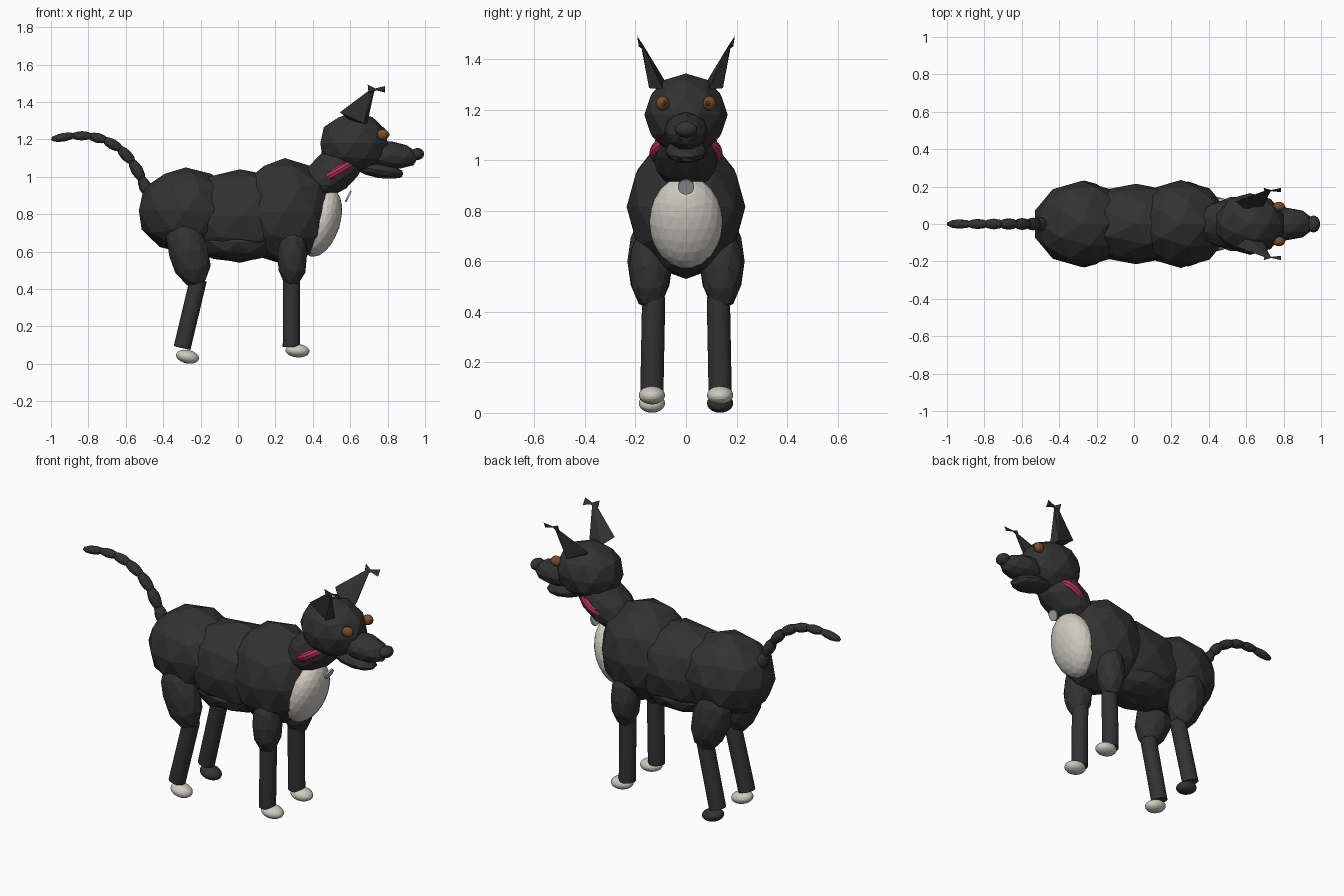
import bpy, bmesh, math
from mathutils import Vector, Matrix

if "Cube" in bpy.data.objects:
    bpy.data.objects.remove(bpy.data.objects["Cube"])


def material(name, r, g, b):
    m = bpy.data.materials.new(name)
    m.diffuse_color = (r, g, b, 1)
    m.use_nodes = True
    m.node_tree.nodes["Principled BSDF"].inputs["Base Color"].default_value = m.diffuse_color
    return m


BLACK = material("black_coat", 0.032, 0.032, 0.033)
WHITE = material("cream_white", 0.62, 0.59, 0.53)
RED = material("collar_red", 0.48, 0.03, 0.10)
BROWN = material("eye_brown", 0.19, 0.075, 0.022)
PUPIL = material("dark_brown", 0.07, 0.03, 0.015)
GREY = material("tag_grey", 0.40, 0.42, 0.41)


def finish(bm, name, mat, matrix=Matrix()):
    bmesh.ops.transform(bm, matrix=matrix, verts=bm.verts)
    bmesh.ops.recalc_face_normals(bm, faces=bm.faces)
    me = bpy.data.meshes.new(name)
    bm.to_mesh(me)
    bm.free()
    me.materials.append(mat)
    ob = bpy.data.objects.new(name, me)
    bpy.context.collection.objects.link(ob)
    return ob


def blob(name, mat, center, radii, tilt=0, detail=2):
    """Faceted ellipsoid with exact radii; positive tilt dips the +x end."""
    bm = bmesh.new()
    bmesh.ops.create_icosphere(bm, subdivisions=detail, radius=1)
    ext = [max(abs(v.co[i]) for v in bm.verts) for i in range(3)]
    for v in bm.verts:
        v.co = Vector([v.co[i] / ext[i] * radii[i] for i in range(3)])
    return finish(bm, name, mat, Matrix.Translation(center)
                  @ Matrix.Rotation(math.radians(tilt), 4, 'Y'))


def rod(name, mat, a, b, r, sides=32):
    a, b = Vector(a), Vector(b)
    bm = bmesh.new()
    bmesh.ops.create_cone(bm, cap_ends=True, segments=sides, radius1=r, radius2=r,
                          depth=(b - a).length)
    rot = (b - a).to_track_quat('Z', 'Y').to_matrix().to_4x4()
    return finish(bm, name, mat, Matrix.Translation((a + b) / 2) @ rot)


def hull(name, mat, points):
    bm = bmesh.new()
    for p in points:
        bm.verts.new(p)
    bmesh.ops.convex_hull(bm, input=bm.verts)
    return finish(bm, name, mat)


# Torso
blob("hindquarters", BLACK, (-0.28, 0, 0.82), (0.25, 0.23, 0.23))
blob("midsection", BLACK, (0.01, 0, 0.79), (0.35, 0.215, 0.25))
blob("belly", BLACK, (0.0, 0, 0.65), (0.24, 0.185, 0.105))
blob("ribcage", BLACK, (0.25, 0, 0.815), (0.25, 0.235, 0.285))
blob("chest_patch", WHITE, (0.445, 0, 0.755), (0.10, 0.145, 0.19), 18, 3)

# Neck, collar and tag
blob("neck", BLACK, (0.51, 0, 1.03), (0.20, 0.135, 0.115), -36)
bm = bmesh.new()
rings = []
for i in range(32):
    a = 2 * math.pi * i / 32
    rings.append([bm.verts.new(((0.105 + 0.025 * math.cos(t)) * math.cos(a),
                                (0.120 + 0.025 * math.cos(t)) * math.sin(a),
                                0.025 * math.sin(t)))
                  for t in (2 * math.pi * j / 10 for j in range(10))])
for i in range(32):
    for j in range(10):
        p, q = rings[i], rings[(i + 1) % 32]
        bm.faces.new((p[j], q[j], q[(j + 1) % 10], p[(j + 1) % 10]))
finish(bm, "collar", RED, Matrix.Translation((0.53, 0, 1.03))
       @ Matrix.Rotation(math.radians(-30), 4, 'Y'))
rod("collar_tag", GREY, (0.586, 0, 0.897), (0.594, 0, 0.893), 0.032)

# Head
blob("head", BLACK, (0.62, 0, 1.18), (0.18, 0.165, 0.163))
blob("snout", BLACK, (0.81, 0, 1.115), (0.15, 0.088, 0.075), 6)
blob("jaw", BLACK, (0.755, 0, 1.035), (0.13, 0.085, 0.042), 10)
blob("tongue", RED, (0.82, 0, 1.008), (0.06, 0.035, 0.012), 5, 3)
blob("nose", BLACK, (0.96, 0, 1.122), (0.035, 0.045, 0.032), 0, 3)

# Eyes and ears
for s, side in ((-1, "right"), (1, "left")):
    blob(side + "_eye", BROWN, (0.775, s * 0.093, 1.225), (0.032, 0.026, 0.029), 0, 3)
    blob(side + "_pupil", PUPIL, (0.796, s * 0.088, 1.225), (0.014, 0.013, 0.014))
    hull(side + "_ear", BLACK, [
        (0.545, s * 0.12, 1.345), (0.60, s * 0.075, 1.30), (0.69, s * 0.09, 1.28),
        (0.67, s * 0.146, 1.285), (0.73, s * 0.175, 1.465), (0.705, s * 0.18, 1.465)])
    hull(side + "_ear_tip_back", BLACK, [
        (0.693, s * 0.193, 1.493), (0.70, s * 0.165, 1.435),
        (0.70, s * 0.187, 1.45), (0.745, s * 0.178, 1.467)])
    hull(side + "_ear_tip_front", BLACK, [
        (0.787, s * 0.193, 1.485), (0.787, s * 0.17, 1.45),
        (0.78, s * 0.187, 1.455), (0.715, s * 0.178, 1.468)])

# Legs and paws; one hind paw is black
for s, side in ((-1, "right"), (1, "left")):
    blob(side + "_front_thigh", BLACK, (0.29, s * 0.142, 0.575), (0.078, 0.085, 0.168))
    rod(side + "_front_shin", BLACK, (0.287, s * 0.128, 0.46), (0.285, s * 0.135, 0.09), 0.046)
    blob(side + "_front_paw", WHITE, (0.318, s * 0.135, 0.07), (0.065, 0.052, 0.036), 5, 3)
    blob(side + "_hind_thigh", BLACK, (-0.265, s * 0.142, 0.60), (0.105, 0.09, 0.20), -16)
    rod(side + "_hind_shin", BLACK, (-0.212, s * 0.128, 0.45), (-0.299, s * 0.135, 0.085), 0.046)
    blob(side + "_hind_paw", WHITE if s < 0 else BLACK, (-0.27, s * 0.135, 0.038),
         (0.063, 0.052, 0.036), 12, 3)

# Tail as a chain of small segments
tail = [(-0.475, 0.90), (-0.515, 0.99), (-0.565, 1.08), (-0.63, 1.15),
        (-0.71, 1.197), (-0.79, 1.218), (-0.88, 1.22), (-0.985, 1.203)]
for i, (a, b) in enumerate(zip(tail, tail[1:])):
    dx, dz = b[0] - a[0], b[1] - a[1]
    blob("tail_segment_%d" % (i + 1), BLACK, ((a[0] + b[0]) / 2, 0, (a[1] + b[1]) / 2),
         (math.hypot(dx, dz) / 2 + 0.014, 0.036 - 0.0018 * i, 0.034 - 0.0018 * i),
         math.degrees(math.atan2(-dz, dx)))
